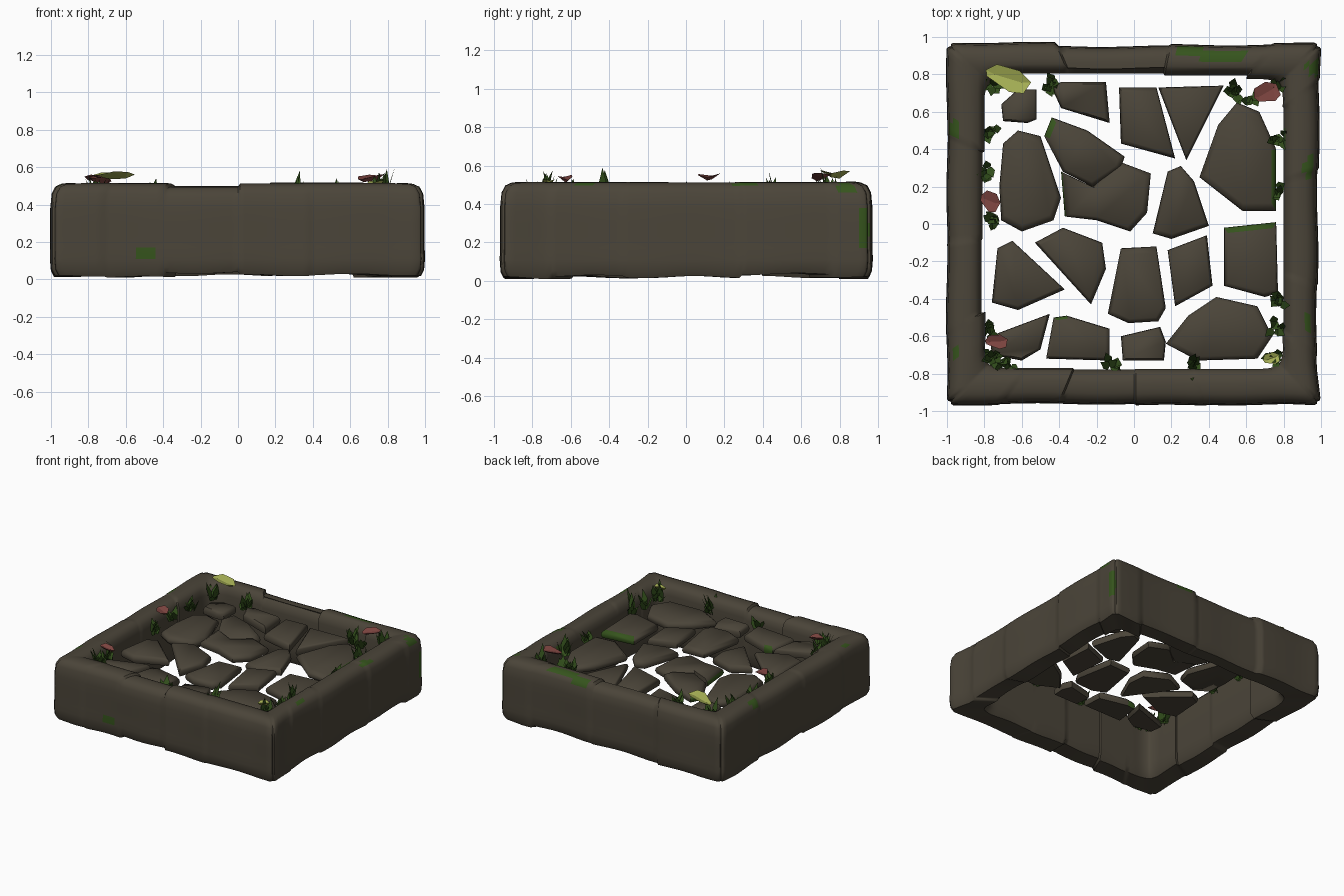
import bpy, bmesh, math, random
from mathutils import Vector

if "Cube" in bpy.data.objects:
    bpy.data.objects.remove(bpy.data.objects["Cube"])

random.seed(4)


def material(name, rgb):
    m = bpy.data.materials.new(name)
    m.diffuse_color = (*rgb, 1)
    m.use_nodes = True
    m.node_tree.nodes["Principled BSDF"].inputs["Base Color"].default_value = m.diffuse_color
    return m


STONE = material("brown stone", (0.07, 0.059, 0.041))
MOSS = material("moss green", (0.036, 0.088, 0.012))
GRASS = material("dark grass", (0.034, 0.082, 0.012))
RED = material("red leaf", (0.21, 0.06, 0.052))
YELLOW = material("yellow green leaf", (0.38, 0.43, 0.09))

# moss patches: centre and radii
PATCHES = [((-.5, -.97, .14), (.045, .08, .04)), ((.3, .935, .52), (.11, .035, .06)),
           ((.47, .9, .52), (.14, .04, .06)), ((.935, .3, .51), (.025, .08, .03)),
           ((.93, -.52, .52), (.03, .05, .05)), ((-.965, .51, .51), (.025, .04, .05)),
           ((-.95, -.68, .52), (.02, .04, .05)), ((.98, .93, .27), (.08, .03, .1)),
           ((.96, .84, .48), (.06, .04, .05)), ((.79, .47, .46), (.04, .06, .06)),
           ((-.42, .53, .42), (.06, .05, .1)), ((.62, -.02, .42), (.1, .05, .1)),
           ((-.38, -.5, .42), (.06, .05, .1)), ((-.4, .2, .42), (.04, .1, .1)),
           ((.75, .2, .42), (.05, .15, .1))]


def mossy(p):
    return any(sum(((p[i] - c[i]) / r[i]) ** 2 for i in range(3)) < 1 for c, r in PATCHES)


def finish(name, bm, mats, smooth=None, moss=False):
    if moss:
        for f in bm.faces:
            f.material_index = int(mossy(f.calc_center_median()))
    me = bpy.data.meshes.new(name)
    bm.to_mesh(me)
    bm.free()
    for m in mats:
        me.materials.append(m)
    ob = bpy.data.objects.new(name, me)
    bpy.context.collection.objects.link(ob)
    if smooth:
        bpy.ops.object.select_all(action='DESELECT')
        ob.select_set(True)
        bpy.context.view_layer.objects.active = ob
        bpy.ops.object.shade_smooth_by_angle(angle=math.radians(smooth))
    return ob


# --- rim walls: one closed square ring of worn blocks ---
HX, HY = 1.0, 0.968
rim = bmesh.new()


def profile(o, t, b, n):
    """closed cross-section as (inset, height), from outer foot over the top and down inside"""
    return [(o + .018, b), (o + .003, b + .03), (o - .002, .11), (o, .17), (o, .23), (o, .3), (o, .38),
            (o + .008, t - .055), (o + .028, t - .018), (o + .06, t - .004), (o + .09, t), (o + .12, t),
            (n - .035, t - .008), (n - .01, t - .035), (n, t - .08), (n, .3), (n, .15),
            (n - .003, b + .04), (n - .025, b)]


def wall(outward, along, blocks):
    """blocks: (end along side, outer inset, top z, bottom z, inner inset)"""
    stations, start = [], -1.0
    for end, *b in blocks:
        count = max(2, round((end - start) * 28))
        for i in range(count + 1):
            a = start + (end - start) * i / count
            if i == 0 and start > -1:
                a += .012
            stations.append((a, b))
        start = end
    stations += [(-.985, blocks[0][1:]), (.985, blocks[-1][1:])]
    stations.sort(key=lambda s: s[0])
    rows = []
    for a, (o, t, b, n) in stations:
        # every side blends to the same section at the mitred corners
        w = min(1, max(0, abs(a) - .82) / .18)
        o, t, b, n = (v + (c - v) * w for v, c in zip((o, t, b, n), (0, .513, .022, .2)))
        o += .004 * math.sin(a * 9) * (1 - w)
        b += .005 * math.sin(a * 11 + 1) * (1 - w)
        row = []
        for k, (d, z) in enumerate(profile(o, t, b, n)):
            if k < 10:
                d += .022 * max(0, (abs(a) - .96) / .04) ** 2
            elif k > 12:
                d += .025 * max(0, (abs(a) - .85) / .15) ** 2
            p = Vector(outward) * (1 - d) + Vector(along) * a * (1 - d)
            row.append(rim.verts.new((p.x * HX, p.y * HY, z)))
        rows.append(row)
    for r0, r1 in zip(rows, rows[1:]):
        for k in range(len(r0)):
            m = (k + 1) % len(r0)
            rim.faces.new((r0[k], r1[k], r1[m], r0[m]))


# front, right, back, left
wall((0, -1), (1, 0), [(-.73, .003, .515, .02, .205), (-.41, .008, .512, .012, .205),
     (0, .008, .495, .035, .195), (.38, 0, .512, .022, .2), (1, .004, .515, .025, .2)])
wall((1, 0), (0, 1), [(-.75, .028, .515, .015, .205), (-.35, .024, .515, .025, .2),
     (.3, .02, .512, .02, .2), (.8, .013, .515, .035, .2), (1, .005, .515, .02, .205)])
wall((0, 1), (-1, 0), [(-.75, .005, .515, .015, .2), (-.2, .012, .518, .03, .18),
     (.41, .02, .498, .022, .168), (1, 0, .515, .02, .17)])
wall((-1, 0), (0, -1), [(-.5, 0, .515, .02, .2), (.1, .003, .512, .03, .19),
     (.6, 0, .515, .018, .185), (1, .002, .515, .025, .205)])
bmesh.ops.remove_doubles(rim, verts=rim.verts, dist=.0005)
bmesh.ops.recalc_face_normals(rim, faces=rim.faces)
finish("rim_walls", rim, [STONE, MOSS], 50, True)

# --- paving stones: thin smooth slabs from short outlines ---
count = 0


def slab(*pts):
    global count
    count += 1
    bm = bmesh.new()
    c = sum((Vector(p) for p in pts), Vector((0, 0))) / len(pts)
    lift = random.uniform(-.008, .008)
    tx, ty = random.uniform(-.05, .05), random.uniform(-.05, .05)
    rings = []
    for scale, z in ((.95, .37), (1, .392), (.97, .414), (.86, .43)):
        ring = []
        for p in pts:
            q = Vector(p) - c
            ring.append(bm.verts.new((c.x + q.x * scale, c.y + q.y * scale,
                                      z + lift + q.x * tx + q.y * ty)))
        rings.append(ring)
    for a, b in zip(rings, rings[1:]):
        for i in range(len(pts)):
            j = (i + 1) % len(pts)
            bm.faces.new((a[i], a[j], b[j], b[i]))
    bm.faces.new(rings[0])
    bm.faces.new(rings[-1])
    bmesh.ops.recalc_face_normals(bm, faces=bm.faces)
    finish(f"paving_stone_{count}", bm, [STONE, MOSS], 60, True)


# back row
slab((-.71, .64), (-.62, .72), (-.52, .72), (-.52, .56), (-.57, .54), (-.7, .55))
slab((-.44, .73), (-.39, .76), (-.15, .76), (-.13, .54), (-.39, .62))
slab((-.08, .73), (.12, .73), (.22, .35), (-.07, .43))
slab((.13, .73), (.48, .74), (.28, .34))
# second row
slab((-.72, .2), (-.7, .43), (-.62, .5), (-.5, .47), (-.39, .14), (-.43, .02), (-.6, -.04), (-.71, .02))
slab((-.48, .47), (-.44, .57), (-.25, .5), (-.05, .36), (-.07, .3), (-.22, .2), (-.38, .28))
slab((-.39, .28), (-.22, .2), (-.07, .33), (.09, .27), (.07, .06), (-.02, -.04), (-.2, .02), (-.37, .04))
slab((.1, -.05), (.18, .28), (.25, .31), (.32, .23), (.4, -.01), (.2, -.08))
slab((.35, .25), (.45, .53), (.55, .65), (.67, .6), (.76, .4), (.76, .07), (.58, .07))
# third row
slab((-.76, -.42), (-.73, -.13), (-.65, -.09), (-.37, -.35), (-.62, -.46))
slab((-.53, -.1), (-.38, -.02), (-.17, -.1), (-.15, -.24), (-.23, -.43))
slab((-.14, -.48), (-.07, -.13), (.12, -.12), (.17, -.45), (.13, -.52), (-.03, -.53))
slab((.18, -.14), (.39, -.06), (.42, -.33), (.22, -.44))
slab((.48, -.02), (.76, .01), (.77, -.37), (.7, -.39), (.48, -.33))
# front row
slab((-.77, -.6), (-.45, -.48), (-.5, -.67), (-.6, -.73), (-.76, -.7))
slab((-.47, -.72), (-.43, -.5), (-.36, -.49), (-.13, -.56), (-.13, -.73))
slab((-.07, -.6), (.14, -.55), (.17, -.63), (.16, -.73), (-.06, -.73))
slab((.17, -.64), (.29, -.49), (.44, -.39), (.66, -.44), (.74, -.6), (.66, -.72), (.34, -.73))


# --- grass tufts along the inner edge: broad leaning blades ---
def tuft(i, x, y, n, top):
    bm = bmesh.new()
    for k in range(n):
        a = random.uniform(0, math.tau)
        side = Vector((math.cos(a), math.sin(a), 0)) * .024
        out = Vector((-side.y, side.x, 0)) * random.uniform(1.2, 2.4)
        base = Vector((x + random.uniform(-.025, .025), y + random.uniform(-.025, .025), .4))
        tip = base + out
        tip.z = top if k == 0 else random.uniform(.45, top - .01)
        mid = (base + tip) / 2 - out * .1
        v = [bm.verts.new(p) for p in (base - side * .6, base + side * .6, mid + side, tip, mid - side)]
        bm.faces.new(v)
    finish(f"grass_tuft_{i}", bm, [GRASS])


TUFTS = [(-.77, .5, 10, .52), (-.77, .28, 8, .52), (-.77, .01, 10, .52), (-.77, -.57, 10, .53),
         (-.76, -.72, 16, .56), (-.68, -.75, 8, .52), (-.12, -.76, 9, .5), (.31, -.76, 10, .58),
         (.75, -.72, 10, .57), (.76, -.55, 10, .53), (.77, -.41, 9, .59), (.77, .46, 9, .57),
         (.54, .71, 14, .54), (.78, .76, 10, .59), (-.45, .74, 10, .54), (-.75, .74, 8, .56),
         (.78, .18, 6, .5), (.62, .68, 6, .5)]
for i, t in enumerate(TUFTS):
    tuft(i + 1, *t)


# --- fallen leaves: shallow folded cups ---
def leaf(name, x, y, z, length, width, yaw, mat, tilt=.1, fold=.035):
    bm = bmesh.new()
    shape = [(-.5, .15), (-.3, .48), (.2, .45), (.5, .1), (.4, -.42), (.1, -.5), (-.45, -.1)]
    c, s = math.cos(yaw), math.sin(yaw)
    put = lambda u, v, h: bm.verts.new((x + c * u * length - s * v * width,
                                        y + s * u * length + c * v * width, z + h + u * length * tilt))
    ring = [put(u, v, fold * abs(v)) for u, v in shape]
    for h in (.004, -.014):
        mid = [put(-.3, .05, h), put(.3, 0, h)]
        for i in range(len(ring)):
            j = (i + 1) % len(ring)
            m0, m1 = mid[shape[i][0] > 0], mid[shape[j][0] > 0]
            bm.faces.new((ring[i], ring[j], m1) if m0 is m1 else (ring[i], ring[j], m1, m0))
    bmesh.ops.recalc_face_normals(bm, faces=bm.faces)
    finish(name, bm, [mat])


leaf("large_yellow_leaf", -.675, .775, .55, .25, .13, -.25, YELLOW, .04, .05)
leaf("small_yellow_leaf", .735, -.72, .51, .09, .07, .4, YELLOW)
leaf("red_leaf_back", .71, .7, .54, .14, .12, .6, RED, .15)
leaf("red_leaf_left", -.77, .12, .54, .11, .11, -.3, RED, -.1)
leaf("red_leaf_front", -.735, -.63, .53, .12, .08, .1, RED, -.15)
